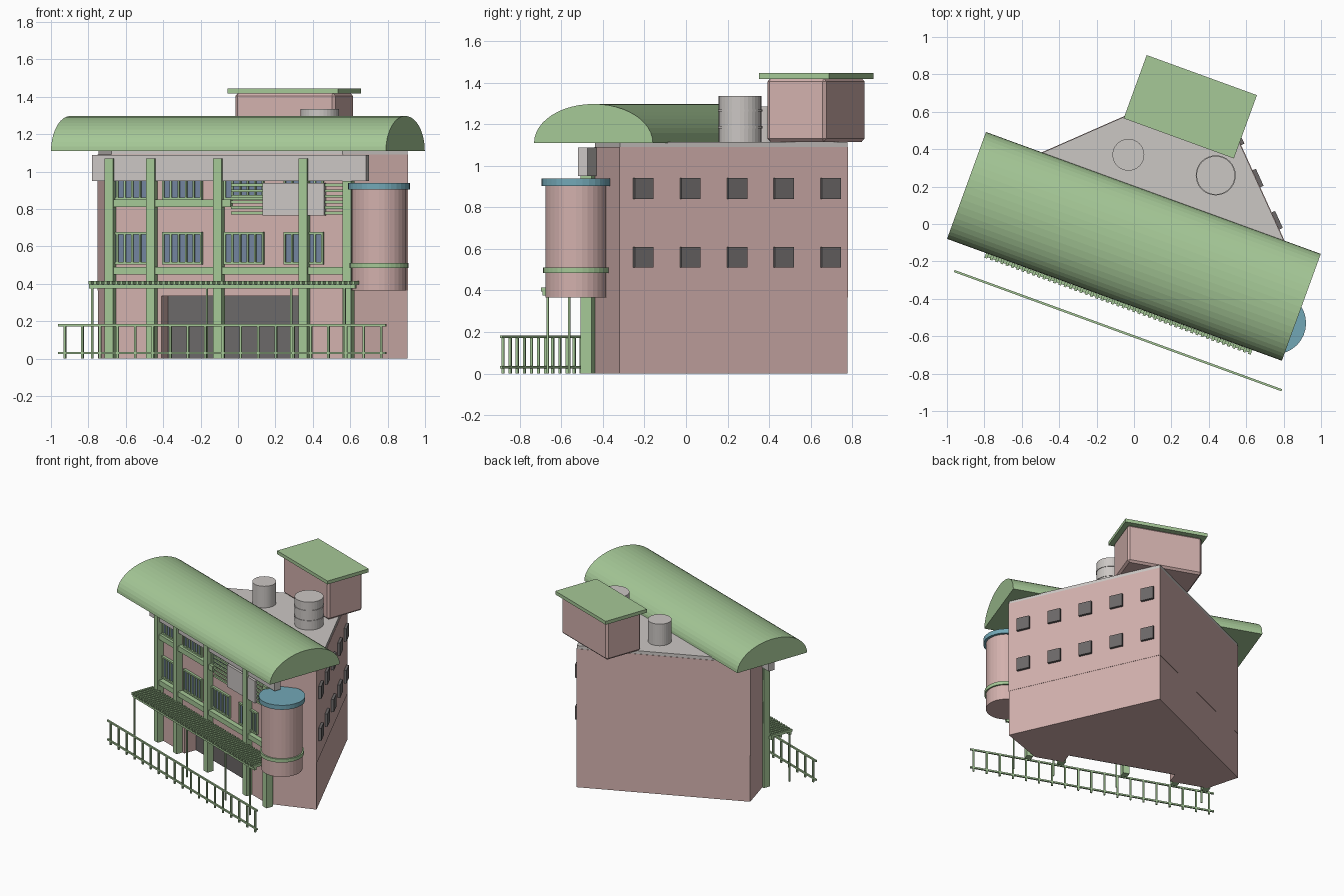
import bpy, bmesh
from math import sin, cos, pi, radians
from mathutils import Matrix, Vector

cube = bpy.data.objects.get("Cube")
if cube:
    bpy.data.objects.remove(cube, do_unlink=True)


def material(name, r, g, b):
    m = bpy.data.materials.new(name)
    m.use_nodes = True
    m.diffuse_color = (r, g, b, 1)
    m.node_tree.nodes["Principled BSDF"].inputs["Base Color"].default_value = (r, g, b, 1)
    return m


GREEN = material("leaf green", .38, .58, .31)
PINK = material("dusty pink", .65, .44, .42)
GREY = material("pale grey", .60, .57, .55)
TEAL = material("teal", .17, .39, .47)
GLASS = material("blue glass", .17, .23, .35)
DARK = material("dark grey", .15, .14, .14)

# The street side is turned; FACADE maps (along, depth, height) to the world
FACADE = Matrix.Rotation(radians(-20), 4, 'Z')
SIDE = Matrix.Translation((.91, -.32, 0)) @ Matrix.Rotation(radians(114.5), 4, 'Z')
WORLD = Matrix.Identity(4)


def finish(name, bm, mat):
    bmesh.ops.recalc_face_normals(bm, faces=bm.faces)
    mesh = bpy.data.meshes.new(name)
    bm.to_mesh(mesh)
    bm.free()
    mesh.materials.append(mat)
    ob = bpy.data.objects.new(name, mesh)
    bpy.context.collection.objects.link(ob)
    return ob


def boxes(name, mat, spans, frame=FACADE):
    """One object made of boxes given as (x0, x1, y0, y1, z0, z1)."""
    bm = bmesh.new()
    for x0, x1, y0, y1, z0, z1 in spans:
        size = Matrix.Diagonal((x1 - x0, y1 - y0, z1 - z0, 1))
        mid = Matrix.Translation(((x0 + x1) / 2, (y0 + y1) / 2, (z0 + z1) / 2))
        bmesh.ops.create_cube(bm, size=1, matrix=frame @ mid @ size)
    return finish(name, bm, mat)


def prism(name, mat, base, shift):
    bm = bmesh.new()
    face = bm.faces.new([bm.verts.new(p) for p in base])
    top = bmesh.ops.extrude_face_region(bm, geom=[face], use_keep_orig=True)["geom"]
    bmesh.ops.translate(bm, vec=shift, verts=[v for v in top if isinstance(v, bmesh.types.BMVert)])
    return finish(name, bm, mat)


def drum(name, mat, x, y, r, z0, z1):
    bm = bmesh.new()
    bmesh.ops.create_cone(bm, cap_ends=True, segments=32, radius1=r, radius2=r, depth=z1 - z0,
                          matrix=Matrix.Translation((x, y, (z0 + z1) / 2)))
    return finish(name, bm, mat)


# Five-sided body: ground floor, upper floors, roof slab
plan = [(-.68, .015), (.562, -.44), (.91, -.32), (.41, .78), (-.75, .27)]


def storey(name, mat, z0, z1, scale):
    pts = [(x * scale, y * scale, z0) for x, y in plan]
    return prism(name, mat, pts, Vector((0, 0, z1 - z0)))


ground = storey("ground_floor", PINK, 0, .365, .997)
storey("upper_floors", PINK, .365, 1.09, 1)
storey("roof_slab", GREY, 1.09, 1.115, .995)

# Recessed entrance
cutter = boxes("entrance_cutter", PINK, [(-.356, .457, -.4, -.11, -.1, .335)])
cutter.hide_render = True
cutter.hide_viewport = True
cutter.display_type = 'WIRE'
cut = ground.modifiers.new("entrance", 'BOOLEAN')
cut.operation = 'DIFFERENCE'
cut.object = cutter
boxes("entrance_panel", DARK, [(-.356, .457, -.118, -.11, 0, .335)])

# Barrel vault roof
arc = [pi * i / 24 for i in range(25)]
prism("barrel_roof", GREEN,
      [FACADE @ Vector((-.912, -.1125 + .304 * cos(a), 1.11 + .187 * sin(a))) for a in arc],
      FACADE.to_3x3() @ Vector((1.905, 0, 0)))

# Parapet beam, columns and floor beams on the street side
boxes("parapet_beam", GREY, [(-.737, .82, -.255, -.205, .95, 1.088)])
boxes("columns", GREEN, [(u - .024, u + .024, -.27, -.215, 0, top) for u, top in
                         ((-.638, 1.07), (-.402, 1.07), (-.02, 1.07), (.467, 1.07), (.716, .95))])
boxes("floor_beams", GREEN, [(-.638, .716, -.258, -.215, .45, .49),
                             (-.638, .05, -.258, -.215, .81, .85)])

# Street windows: glass plates with green frames and mullions
glass, frames = [], []
for z0 in (.51, .855):
    z1 = z0 + .16
    for u0 in (-.645, -.34, .01, .35):
        u1 = u0 + .215
        glass.append((u0, u1, -.226, -.21, z0, z1))
        for i in range(6):
            u = u0 + (u1 - u0) * i / 5
            frames.append((u - .005, u + .005, -.238, -.21, z0, z1))
        for z in (z0, z1):
            frames.append((u0 - .005, u1 + .005, -.238, -.21, z - .006, z + .006))
boxes("street_glass", GLASS, glass)
boxes("street_window_frames", GREEN, frames)

# Blank board held by louvres
boxes("board", GREY, [(.235, .585, -.262, -.235, .765, .94)])
boxes("louvres", GREEN, [(.05, .69, -.25, -.238, .77 + .03 * i, .785 + .03 * i) for i in range(6)])

# Slatted canopy on thin posts
slats = [(-.69 + .03 * i, -.675 + .03 * i, -.443, -.26, .395, .415) for i in range(51)]
rails = [(-.69, .825, v, v + .018, .375, .397) for v in (-.435, -.355, -.28)]
boxes("canopy", GREEN, slats + rails)
boxes("canopy_posts", GREEN, [(u - .005, u + .005, -.435, -.425, 0, .376)
                              for u in (-.673, -.02, .46, .763)])

# Street railing
boxes("railing", GREEN,
      [(-.817, 1.047, -.571, -.559, z - .006, z + .006) for z in (.03, .178)]
      + [(-.785 + .1 * i, -.773 + .1 * i, -.571, -.559, 0, .178) for i in range(19)])

# Corner tower
drum("tower", PINK, .754, -.53, .147, .365, .905)
drum("tower_ring", GREEN, .754, -.53, .158, .483, .51)
drum("tower_cap", TEAL, .754, -.53, .166, .903, .938)

# Square windows on the side wall
boxes("side_windows", DARK, [(.072 + .2475 * i, .172 + .2475 * i, -.02, .01, z, z + .1)
                             for i in range(5) for z in (.51, .84)], SIDE)

# Rooftop tanks
drum("small_tank", GREY, -.03, .37, .085, 1.11, 1.285)
drum("large_tank", GREY, .437, .26, .103, 1.11, 1.335)
for z in (1.18, 1.26):
    drum("tank_band", GREY, .437, .26, .107, z, z + .01)

# Rooftop room with overhanging flat roof
room = boxes("rooftop_room", PINK, [(-.215, .352, .54, .842, 1.115, 1.42)])
bevel = room.modifiers.new("soft_edges", 'BEVEL')
bevel.width = .015
bevel.segments = 1
boxes("rooftop_room_roof", GREEN, [(-.245, .382, .512, .872, 1.418, 1.445)])
